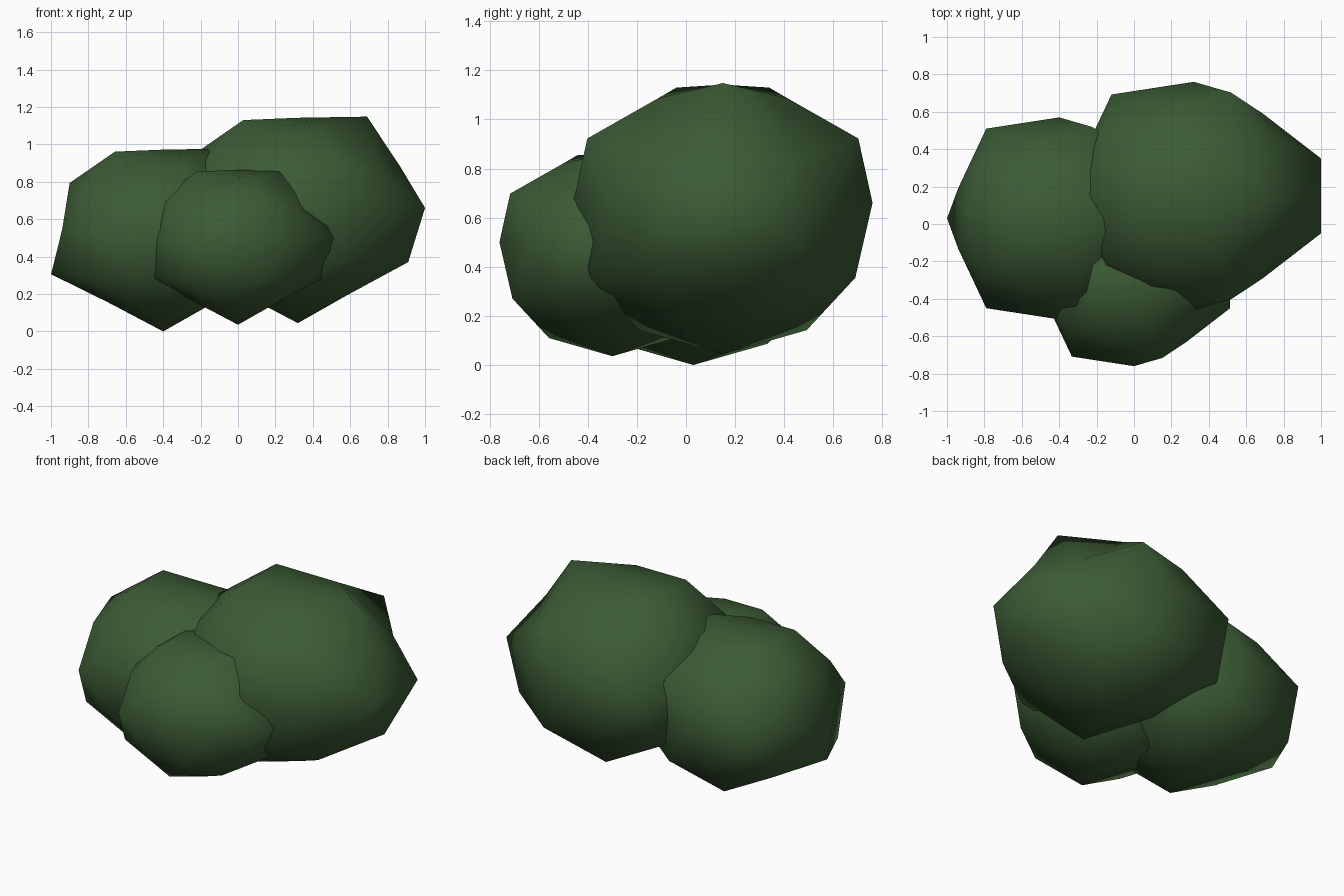
import bpy, bmesh

if "Cube" in bpy.data.objects:
    bpy.data.objects.remove(bpy.data.objects["Cube"])

# leaf colour
leaf = bpy.data.materials.new("leaf_green")
leaf.diffuse_color = (0.044, 0.105, 0.035, 1.0)
leaf.use_nodes = True
leaf.node_tree.nodes["Principled BSDF"].inputs["Base Color"].default_value = leaf.diffuse_color

# One half of the lumpy blob, ring by ring from the top down and from +x to -x
SHAPE = [
    (0, 0, .79),
    (.607, 0, .80), (.17, .43, .70), (-.478, .31, .77),
    (.71, .50, .29), (-.27, .76, .42), (-.926, 0, .46),
    (.895, 0, .365), (.328, .905, .43), (-.78, .53, .41),
    (1.115, .328, 0), (.607, .72, 0), (0, 1, 0), (-.722, .889, 0), (-1, .30, 0),
    (.80, .57, -.39), (-.30, .87, -.45), (-1.11, 0, -.444),
    (.967, 0, -.475), (.30, .885, -.50), (-.827, .60, -.50),
    (.43, .31, -.766), (-.18, .56, -.85), (-.55, 0, -.72),
    (0, 0, -1.01),
]
# order of the rings of a 42-point icosphere: .85, .53, .45, 0, -.45, -.53, -.85


def ring_key(co):
    return (round(-co.z, 2) + 0.0, round(-co.x, 2) + 0.0)


def blob(name, centre, radius):
    """Lumpy icosphere, symmetric in y."""
    bm = bmesh.new()
    bmesh.ops.create_icosphere(bm, subdivisions=2, radius=1.0)
    keys = sorted({ring_key(v.co) for v in bm.verts})
    lumps = dict(zip(keys, SHAPE))
    for v in bm.verts:
        x, y, z = lumps[ring_key(v.co)]
        v.co = (x, y if v.co.y > 0 else -y, z)
    for f in bm.faces:
        f.smooth = True
    mesh = bpy.data.meshes.new(name)
    bm.to_mesh(mesh)
    bm.free()
    mesh.materials.append(leaf)
    ob = bpy.data.objects.new(name, mesh)
    ob.location = centre
    ob.scale = (radius,) * 3
    bpy.context.collection.objects.link(ob)


# three overlapping clumps of the bush
blob("large_clump", (0.32, 0.15, 0.66), 0.61)
blob("left_clump", (-0.40, 0.03, 0.545), 0.54)
blob("front_clump", (0.0, -0.30, 0.50), 0.46)
